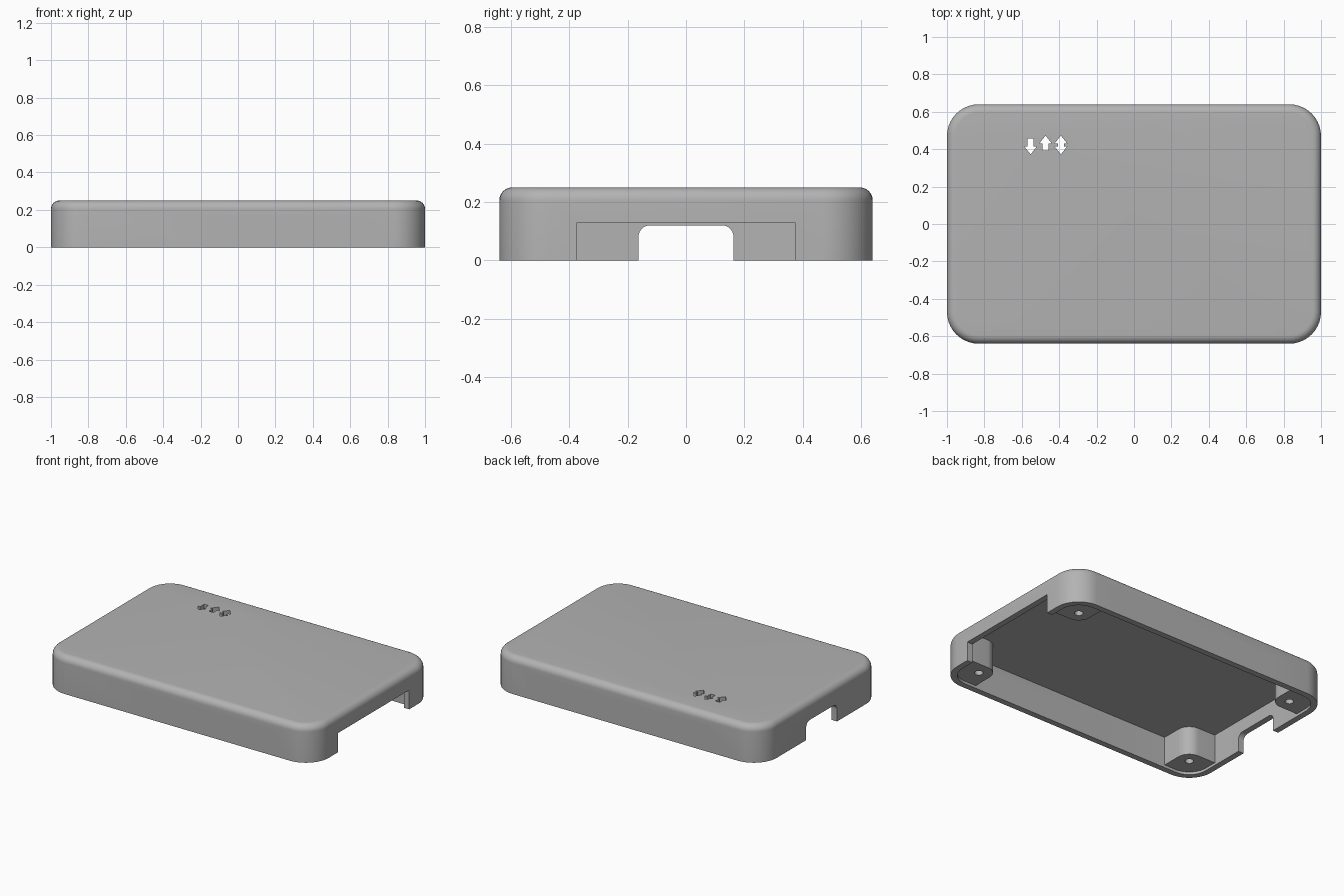
import bpy, bmesh
from math import cos, sin, pi, radians
from mathutils import Matrix, Vector

cube = bpy.data.objects.get("Cube")
if cube:
    bpy.data.objects.remove(cube, do_unlink=True)

grey = bpy.data.materials.new("plain grey")
grey.use_nodes = True
grey.diffuse_color = (0.45, 0.45, 0.45, 1)
grey.node_tree.nodes["Principled BSDF"].inputs["Base Color"].default_value = grey.diffuse_color


def rounded_rect(x0, y0, x1, y1, radii, steps=10):
    """Counter-clockwise outline; radii start at the corner (x1, y1)."""
    corners = [(x1, y1, -1, -1), (x0, y1, 1, -1), (x0, y0, 1, 1), (x1, y0, -1, 1)]
    pts = []
    for i, ((x, y, sx, sy), r) in enumerate(zip(corners, radii)):
        if r == 0:
            pts.append((x, y))
            continue
        for k in range(steps + 1):
            a = (i + k / steps) * pi / 2
            pts.append((x + sx * r + r * cos(a), y + sy * r + r * sin(a)))
    return pts


def circle(x, y, r, n=24):
    return [(x + r * cos(2 * pi * k / n), y + r * sin(2 * pi * k / n)) for k in range(n)]


def prism(name, outline, low, high, matrix=Matrix(), top_round=0):
    """Extrude an outline along local z and optionally round its upper rim."""
    bm = bmesh.new()
    base = bm.faces.new([bm.verts.new((x, y, low)) for x, y in outline])
    ext = bmesh.ops.extrude_face_region(bm, geom=[base])
    moved = [v for v in ext["geom"] if isinstance(v, bmesh.types.BMVert)]
    bmesh.ops.translate(bm, verts=moved, vec=Vector((0, 0, high - low)))
    bmesh.ops.recalc_face_normals(bm, faces=bm.faces)
    if top_round:
        rim = [e for e in bm.edges if all(v.co.z > high - 1e-5 for v in e.verts)]
        bmesh.ops.bevel(bm, geom=rim, offset=top_round, segments=8, profile=0.5, affect='EDGES')
    bm.transform(matrix)
    mesh = bpy.data.meshes.new(name)
    bm.to_mesh(mesh)
    bm.free()
    mesh.materials.append(grey)
    obj = bpy.data.objects.new(name, mesh)
    bpy.context.collection.objects.link(obj)
    return obj


def activate(obj):
    bpy.ops.object.select_all(action='DESELECT')
    obj.select_set(True)
    bpy.context.view_layer.objects.active = obj


def cut(target, cutter):
    cutter.hide_render = True
    mod = target.modifiers.new("cut", 'BOOLEAN')
    mod.operation, mod.solver, mod.object = 'DIFFERENCE', 'EXACT', cutter
    activate(target)
    bpy.ops.object.modifier_apply(modifier=mod.name)
    bpy.data.objects.remove(cutter, do_unlink=True)


def smooth(obj):
    activate(obj)
    bpy.ops.object.shade_smooth_by_angle(angle=radians(30))


# Hollow lid with rounded corners and a softened top rim
W, D, H, R, WALL = 1.0, 0.64, 0.25, 0.17, 0.04
lid = prism("lid_shell", rounded_rect(-W, -D, W, D, [R] * 4), 0, H, top_round=0.045)
cavity = rounded_rect(WALL - W, WALL - D, W - WALL, D - WALL, [R - WALL] * 4)
cut(lid, prism("cavity", cavity, -0.1, H - WALL))

# Wall openings: profile across the wall, pushed through it
along_y = Matrix(((1, 0, 0, 0), (0, 0, 1, 0), (0, 1, 0, 0), (0, 0, 0, 1)))
along_x = Matrix(((0, 0, 1, 0), (1, 0, 0, 0), (0, 1, 0, 0), (0, 0, 0, 1)))
openings = [
    ("front_opening", -0.155, 0.695, 0.167, 0, -0.8, -0.5, along_y),
    ("back_opening", -0.155, 0.695, 0.167, 0, 0.5, 0.8, along_y),
    ("back_slot", -0.575, -0.378, 0.167, 0, 0.5, 0.8, along_y),
    ("left_opening", -0.375, 0.375, 0.128, 0, 0.9, 1.1, along_x),
    ("right_opening", -0.163, 0.163, 0.12, 0.04, -1.1, -0.9, along_x),
]
for name, a, b, top, r, low, high, matrix in openings:
    cut(lid, prism(name, rounded_rect(a, -0.1, b, top, [r, r, 0, 0]), low, high, matrix))

# Indicator arrows cut through the top
HEAD, SHAFT, TIP = 0.033, 0.016, 0.042


def arrow(x, low, high, up, down):
    right = [(SHAFT, low)] if not down else [(0, low), (HEAD, low + TIP), (SHAFT, low + TIP)]
    right += [(SHAFT, high)] if not up else [(SHAFT, high - TIP), (HEAD, high - TIP), (0, high)]
    left = [(-px, py) for px, py in reversed(right) if px]
    return [(x + px, py) for px, py in right + left]


for x, low, high, up, down in [(-0.553, 0.372, 0.457, False, True),
                               (-0.473, 0.392, 0.473, True, False),
                               (-0.391, 0.372, 0.473, True, True)]:
    cut(lid, prism("arrow_cut", arrow(x, low, high, up, down), 0.15, 0.3))
smooth(lid)

# Screw posts in the four corners, each with a blind hole
POST = 0.085
for sx, side in ((1, "left"), (-1, "right")):
    for sy, end in ((1, "back"), (-1, "front")):
        cx, cy = W - R, D - R
        outline = rounded_rect(cx - POST, cy - POST, W - 0.03, D - 0.03, [R - 0.03, 0, POST, 0])
        flip = Matrix.Diagonal((sx, sy, 1, 1))
        post = prism(f"{end}_{side}_screw_post", outline, 0.018, H - 0.03, flip)
        if sx * sy < 0:
            post.data.flip_normals()
        cut(post, prism("screw_hole", circle(sx * cx, sy * cy, 0.026), -0.1, 0.17))
        smooth(post)
